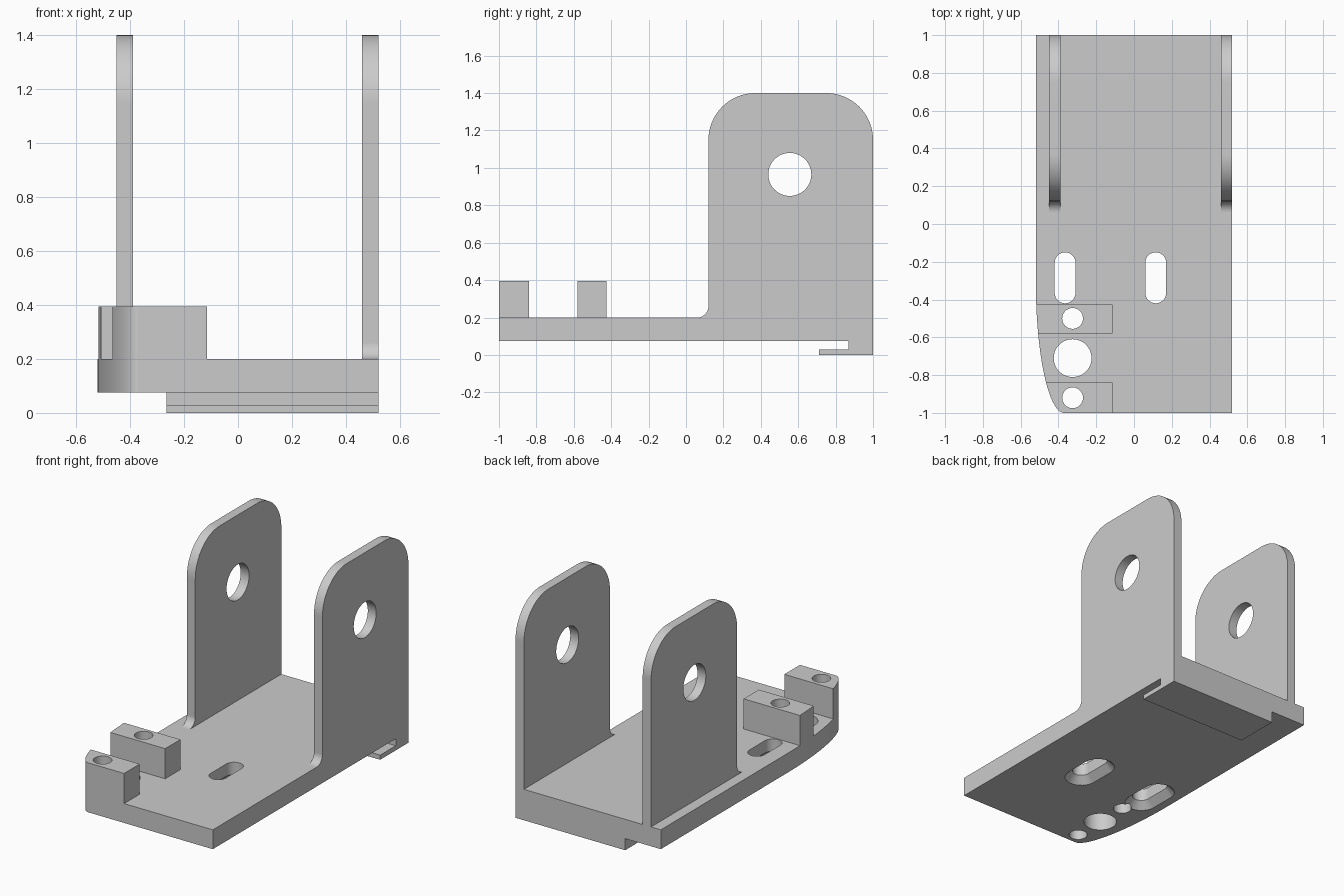
import bpy, bmesh
from math import sin, cos, radians, pi

if "Cube" in bpy.data.objects:
    bpy.data.objects.remove(bpy.data.objects["Cube"])

GREY = (0.6, 0.6, 0.6, 1)
mat = bpy.data.materials.new("light grey")
mat.use_nodes = True
mat.diffuse_color = GREY
mat.node_tree.nodes["Principled BSDF"].inputs["Base Color"].default_value = GREY


def arc(cx, cy, rx, ry, start, end, steps=16):
    """Points along an elliptical arc, angles in degrees."""
    angles = [radians(start + (end - start) * i / steps) for i in range(steps + 1)]
    return [(cx + rx * cos(a), cy + ry * sin(a)) for a in angles]


def loft(name, rings):
    """Closed solid through a stack of rings with equal point counts."""
    bm = bmesh.new()
    loops = [[bm.verts.new(p) for p in ring] for ring in rings]
    for a, b in zip(loops, loops[1:]):
        for i in range(len(a)):
            j = (i + 1) % len(a)
            bm.faces.new((a[i], a[j], b[j], b[i]))
    bm.faces.new(loops[0])
    bm.faces.new(loops[-1])
    bmesh.ops.recalc_face_normals(bm, faces=bm.faces)
    mesh = bpy.data.meshes.new(name)
    bm.to_mesh(mesh)
    bm.free()
    mesh.materials.append(mat)
    ob = bpy.data.objects.new(name, mesh)
    bpy.context.collection.objects.link(ob)
    return ob


def prism_z(name, outline, z0, z1):
    return loft(name, [[(x, y, z) for x, y in outline] for z in (z0, z1)])


def prism_x(name, outline, x0, x1):
    return loft(name, [[(x, y, z) for y, z in outline] for x in (x0, x1)])


def circle(cx, cy, r):
    return arc(cx, cy, r, r, 0, 360, 48)[:-1]


def slot(cx, y0, y1, r):
    return arc(cx, y1, r, r, 0, 180) + arc(cx, y0, r, r, 180, 360)


def combine(target, part, operation):
    """Merge or cut a part, then discard it."""
    mod = target.modifiers.new(operation.lower(), "BOOLEAN")
    mod.operation = operation
    mod.solver = "EXACT"
    mod.object = part
    part.hide_render = True
    bpy.context.view_layer.objects.active = target
    bpy.ops.object.modifier_apply(modifier=mod.name)
    bpy.data.objects.remove(part)


def curved_edge(y):
    """Outer x of the plate where its front corner sweeps inward."""
    t = min(1, max(0, (-0.3 - y) / 0.7))
    return -0.37 - 0.15 * (1 - t * t) ** 0.5


# Base plate with one swept front corner
corner = arc(-0.37, -0.3, 0.15, 0.7, 180, 270, 32)
bracket = prism_z("mounting_bracket",
                  [(0.52, -1), (0.52, 1), (-0.52, 1)] + corner, 0.075, 0.2)

# Two clamp blocks following the swept corner
front_edge = [p for p in corner if p[1] < -0.84]
back_edge = [p for p in corner if -0.58 < p[1] < -0.425]
for name, y0, y1, edge in (("front_block", -1, -0.84, front_edge),
                           ("rear_block", -0.58, -0.425, back_edge)):
    outline = [(-0.115, y0), (-0.115, y1), (curved_edge(y1), y1)] + edge
    if y0 > -1:
        outline.append((curved_edge(y0), y0))
    combine(bracket, prism_z(name, outline, 0.1, 0.395), "UNION")

# Side uprights with rounded tops, filleted feet and a pivot hole
profile = ([(1, 0.15), (1, 1.15)] + arc(0.75, 1.15, 0.25, 0.25, 0, 90)[1:]
           + arc(0.37, 1.15, 0.25, 0.25, 90, 180)
           + arc(0.06, 0.26, 0.06, 0.06, 0, -90, 12) + [(0.06, 0.15)])
for name, x0, x1 in (("left_upright", 0.46, 0.52), ("right_upright", -0.45, -0.39)):
    combine(bracket, prism_x(name, profile, x0, x1), "UNION")
pivot = prism_x("pivot_cutter", circle(0.555, 0.965, 0.115), -0.6, 0.6)
combine(bracket, pivot, "DIFFERENCE")

# Hooked lip under the back edge
hook = [(0.71, 0), (1, 0), (1, 0.1), (0.87, 0.1), (0.87, 0.03), (0.71, 0.03)]
combine(bracket, prism_x("hook_lip", hook, -0.265, 0.52), "UNION")

# Vertical holes through the blocks and plate
for y, r in ((-0.5, 0.055), (-0.71, 0.1), (-0.92, 0.055)):
    combine(bracket, prism_z("hole_cutter", circle(-0.325, y, r), 0, 0.5), "DIFFERENCE")

# Slots, countersunk from below
for x in (-0.365, 0.115):
    layers = ((0.05, 0.125), (0.12, 0.055), (0.3, 0.055))
    rings = [[(px, py, z) for px, py in slot(x, -0.365, -0.205, r)] for z, r in layers]
    combine(bracket, loft("slot_cutter", rings), "DIFFERENCE")

# Smooth curves, crisp edges
bpy.ops.object.select_all(action="DESELECT")
bracket.select_set(True)
bpy.context.view_layer.objects.active = bracket
bpy.ops.object.shade_smooth_by_angle(angle=radians(25))
weighted = bracket.modifiers.new("flat_face_normals", "WEIGHTED_NORMAL")
weighted.keep_sharp = True
